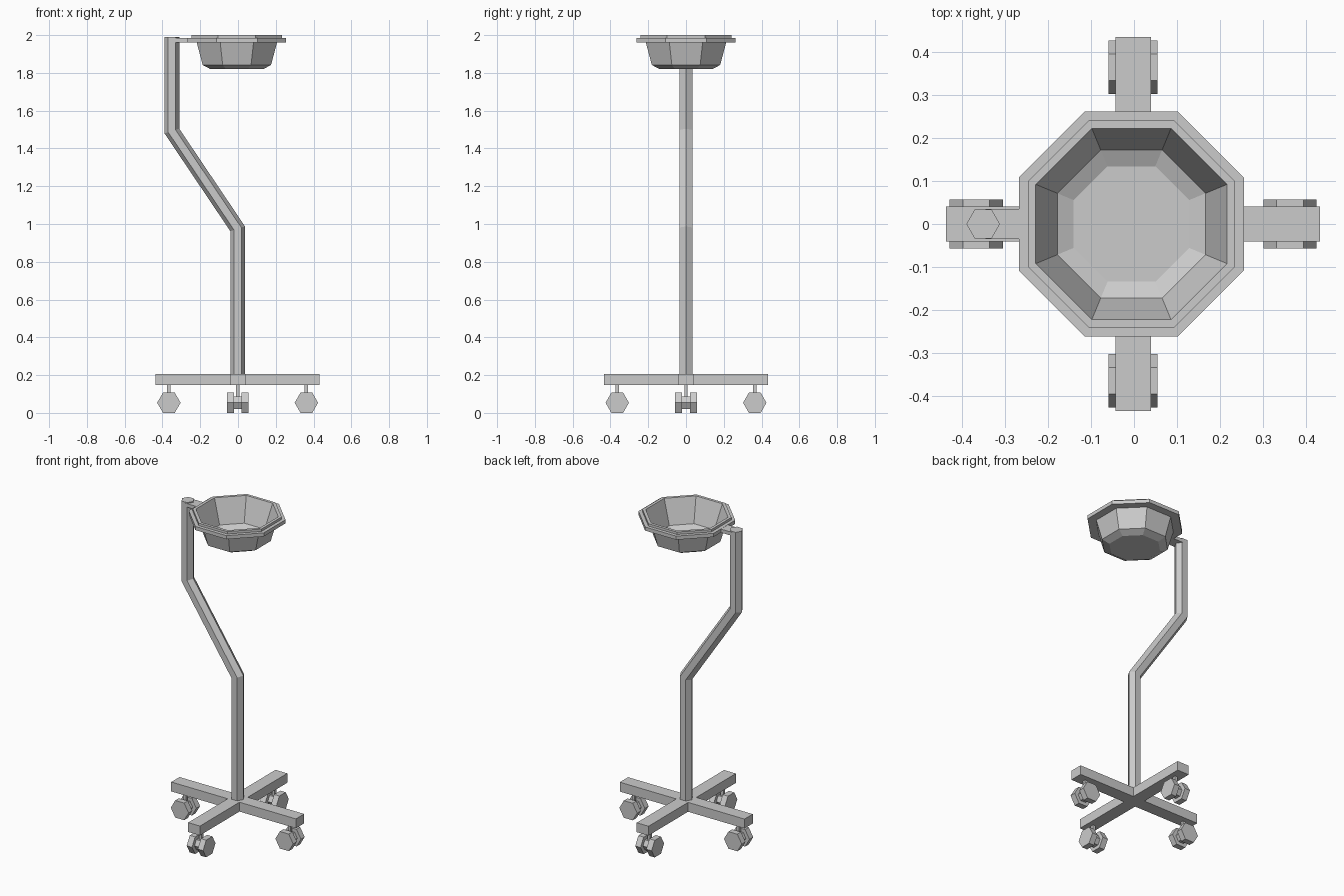
import bpy, bmesh
from math import pi, sin, cos, radians
from mathutils import Matrix, Vector

if "Cube" in bpy.data.objects:
    bpy.data.objects.remove(bpy.data.objects["Cube"])

grey = bpy.data.materials.new("light grey metal")
grey.use_nodes = True
COLOUR = (0.6, 0.6, 0.6, 1)
grey.diffuse_color = COLOUR
grey.node_tree.nodes["Principled BSDF"].inputs["Base Color"].default_value = COLOUR


def finish(bm, name):
    bmesh.ops.recalc_face_normals(bm, faces=bm.faces)
    mesh = bpy.data.meshes.new(name)
    bm.to_mesh(mesh)
    bm.free()
    mesh.materials.append(grey)
    obj = bpy.data.objects.new(name, mesh)
    bpy.context.collection.objects.link(obj)
    return obj


def loft(name, rings):
    """Skin a list of equal-sided rings and cap both ends."""
    bm = bmesh.new()
    loops = [[bm.verts.new(p) for p in ring] for ring in rings]
    n = len(loops[0])
    for a, b in zip(loops, loops[1:]):
        for i in range(n):
            j = (i + 1) % n
            bm.faces.new((a[i], a[j], b[j], b[i]))
    bm.faces.new(loops[0])
    bm.faces.new(loops[-1])
    return finish(bm, name)


def box(name, low, high):
    low, high = Vector(low), Vector(high)
    bm = bmesh.new()
    bmesh.ops.create_cube(bm, size=1, matrix=Matrix.Translation((low + high) / 2)
                          @ Matrix.Diagonal((high - low).to_4d()))
    return finish(bm, name)


def hexagon(radius):
    return [(radius * cos(i * pi / 3), radius * sin(i * pi / 3)) for i in range(6)]


# Crossed base: one plus-shaped beam outline, extruded
W, L = 0.041, 0.434
quarter = [(W, -W), (L, -W), (L, W)]
outline = []
for k in range(4):
    turn = Matrix.Rotation(k * pi / 2, 3, 'Z')
    outline += [turn @ Vector((x, y, 0)) for x, y in quarter]
loft("base_cross", [[(p.x - 0.002, p.y, z) for p in outline] for z in (0.148, 0.207)])

# Casters: twin hexagonal wheels, hub and stem at each beam end
WHEEL_R = 0.062
WHEEL_Z = WHEEL_R * sin(pi / 3)


def prism(name, radius, y0, y1):
    return loft(name, [[(0.364 + x, y, WHEEL_Z + z) for x, z in hexagon(radius)]
                       for y in (y0, y1)])


for k, side in enumerate(("left", "back", "right", "front")):
    parts = [
        prism(side + "_wheel_a", WHEEL_R, 0.02, 0.057),
        prism(side + "_wheel_b", WHEEL_R, -0.057, -0.02),
        prism(side + "_caster_hub", 0.037, -0.02, 0.02),
        box(side + "_caster_stem", (0.355, -0.009, 0.08), (0.373, 0.009, 0.15)),
    ]
    for part in parts:
        part.data.transform(Matrix.Translation((-0.002, 0, 0))
                            @ Matrix.Rotation(k * pi / 2, 4, 'Z'))

# Bent hexagonal pole with mitred bends (x, z, mitre slope)
path = [(-0.002, 0.2, 0), (-0.002, 0.975, 0.32), (-0.35, 1.492, 0.32), (-0.35, 1.99, 0)]
loft("pole", [[(cx + x, y, cz + slope * x) for x, y in hexagon(0.039)]
              for cx, cz, slope in path])

# Arm joining pole and basin
box("basin_arm", (-0.345, -0.035, 1.962), (-0.24, 0.035, 1.984))

# Octagonal basin: (flat-to-centre distance, height) from inner floor to underside
profile = [(0.134, 1.832), (0.172, 1.85), (0.222, 2.0), (0.24, 2.0), (0.24, 1.985),
           (0.261, 1.985), (0.261, 1.962), (0.213, 1.962), (0.181, 1.842), (0.14, 1.82)]
angles = [radians(22.5 + 45 * i) for i in range(8)]
loft("basin", [[(-0.006 + d / cos(pi / 8) * cos(a), d / cos(pi / 8) * sin(a), z)
                for a in angles] for d, z in profile])
